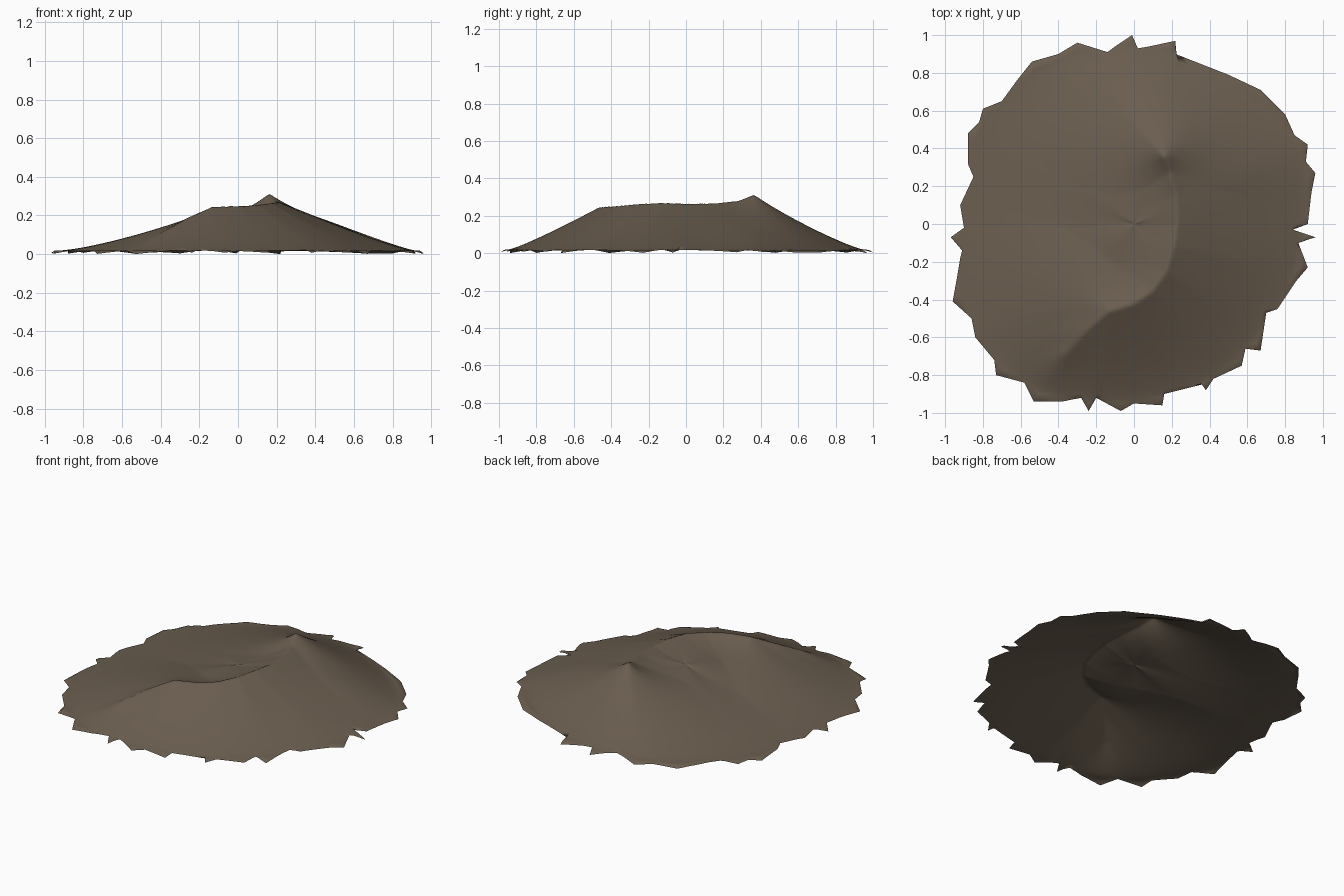
import bpy, math
from mathutils import Vector

if "Cube" in bpy.data.objects:
    bpy.data.objects.remove(bpy.data.objects["Cube"])

# Ragged outline of the mound, counter-clockwise from the right
OUTLINE = [(.92, 0), (.94, .17), (.96, .27), (.91, .33), (.92, .42), (.85, .47), (.8, .58), (.67, .71),
           (.5, .79), (.22, .9), (.22, .97), (.08, .94), (.02, .93), (-.01, 1), (-.1, .94), (-.14, .91),
           (-.3, .96), (-.4, .9), (-.54, .86), (-.62, .76), (-.7, .65), (-.8, .61), (-.82, .54),
           (-.88, .48), (-.88, .32), (-.85, .25), (-.92, .1), (-.9, -.02), (-.97, -.07), (-.91, -.14),
           (-.92, -.18), (-.94, -.3), (-.96, -.41), (-.86, -.5), (-.84, -.6), (-.74, -.72), (-.73, -.8),
           (-.58, -.84), (-.53, -.94), (-.38, -.94), (-.28, -.92), (-.24, -.99), (-.2, -.92), (-.07, -.99),
           (0, -.95), (.15, -.96), (.16, -.9), (.36, -.85), (.38, -.88), (.42, -.82), (.57, -.75),
           (.59, -.66), (.67, -.67), (.7, -.47), (.76, -.45), (.86, -.3), (.92, -.23), (.87, -.1),
           (.96, -.07), (.84, -.03)]
# Crescent crest, from the peak round to the spine falling at front left
CREST = [(.16, .36, .314), (.19, .28, .28), (.22, .15, .267), (.23, 0, .265), (.21, -.12, .27),
         (.17, -.25, .265), (.1, -.35, .255), (0, -.42, .25), (-.13, -.46, .247),
         (-.25, -.56, .194), (-.36, -.68, .132)]
SUB, RINGS, BASE, STEP = 4, 64, .018, 12
C = Vector((0, 0))


def dense(pts, n, closed):
    pts = [Vector(p) for p in pts]
    out = []
    for i in range(len(pts) if closed else len(pts) - 1):
        a, b = pts[i], pts[(i + 1) % len(pts)]
        out += [a.lerp(b, k / n) for k in range(n)]
    return out if closed else out + [pts[-1]]


rim = dense(OUTLINE, SUB, True)
crest = [tuple(c) for c in dense(CREST, STEP, False)]
N = len(rim)


def blur(pts, w):
    n = len(pts)
    return [sum((pts[(i + j) % n] for j in range(-w, w + 1)), Vector((0, 0))) / (2 * w + 1)
            for i in range(n)]


soft = blur(blur(rim, 8), 8)      # smoothed outline that shapes the slopes


def height(p, edge):
    """Scree slope falling from the crest to the rim; highest slope wins."""
    best, px, py = 0, p.x, p.y
    for n, (cx, cy, cz) in enumerate(crest):
        dx, dy = px - cx, py - cy
        d = math.hypot(dx, dy) + 1e-6
        near_peak = max(0, 1 - n / (2 * STEP))
        under_peak = max(0, (-.75 * dx - .66 * dy) / d)
        inner = max(0, (-.8 * dx + .6 * dy) / d)
        # steeper, hollowed slopes inside the crescent
        power = 1.17 + .6 * under_peak * near_peak + .22 * inner * (1 - near_peak)
        t = d / (d + edge + 1e-6)
        best = max(best, (cz - BASE) * (1 - t) ** power)
    return BASE + best


# Sheet of rings running from the centre out to the ragged rim
verts = [(C.x, C.y, height(C, .92))]
for r in range(1, RINGS + 1):
    k = r / RINGS
    ragged = max(0, (k - .8) / .2) ** 1.5
    for i in range(N):
        p = C.lerp(soft[i].lerp(rim[i], ragged), k)
        full = (soft[i] - C).length
        z = height(p, max(0, full - (p - C).length))
        if r == RINGS:   # spikes droop to the ground
            z = BASE - min(BASE, max(0, .28 * ((rim[i] - C).length - full)))
        verts.append((p.x, p.y, z))
faces = [(0, 1 + i, 1 + (i + 1) % N) for i in range(N)]
for r in range(RINGS - 1):
    a, b = 1 + r * N, 1 + (r + 1) * N
    faces += [(a + i, b + i, b + (i + 1) % N, a + (i + 1) % N) for i in range(N)]

mesh = bpy.data.meshes.new("earth_mound")
mesh.from_pydata(verts, [], faces)
mesh.update()
mound = bpy.data.objects.new("earth_mound", mesh)
bpy.context.collection.objects.link(mound)
for f in mesh.polygons:
    f.use_smooth = True

earth = bpy.data.materials.new("brown earth")
earth.diffuse_color = (.143, .11, .078, 1)
earth.use_nodes = True
earth.node_tree.nodes["Principled BSDF"].inputs["Base Color"].default_value = earth.diffuse_color
mesh.materials.append(earth)
